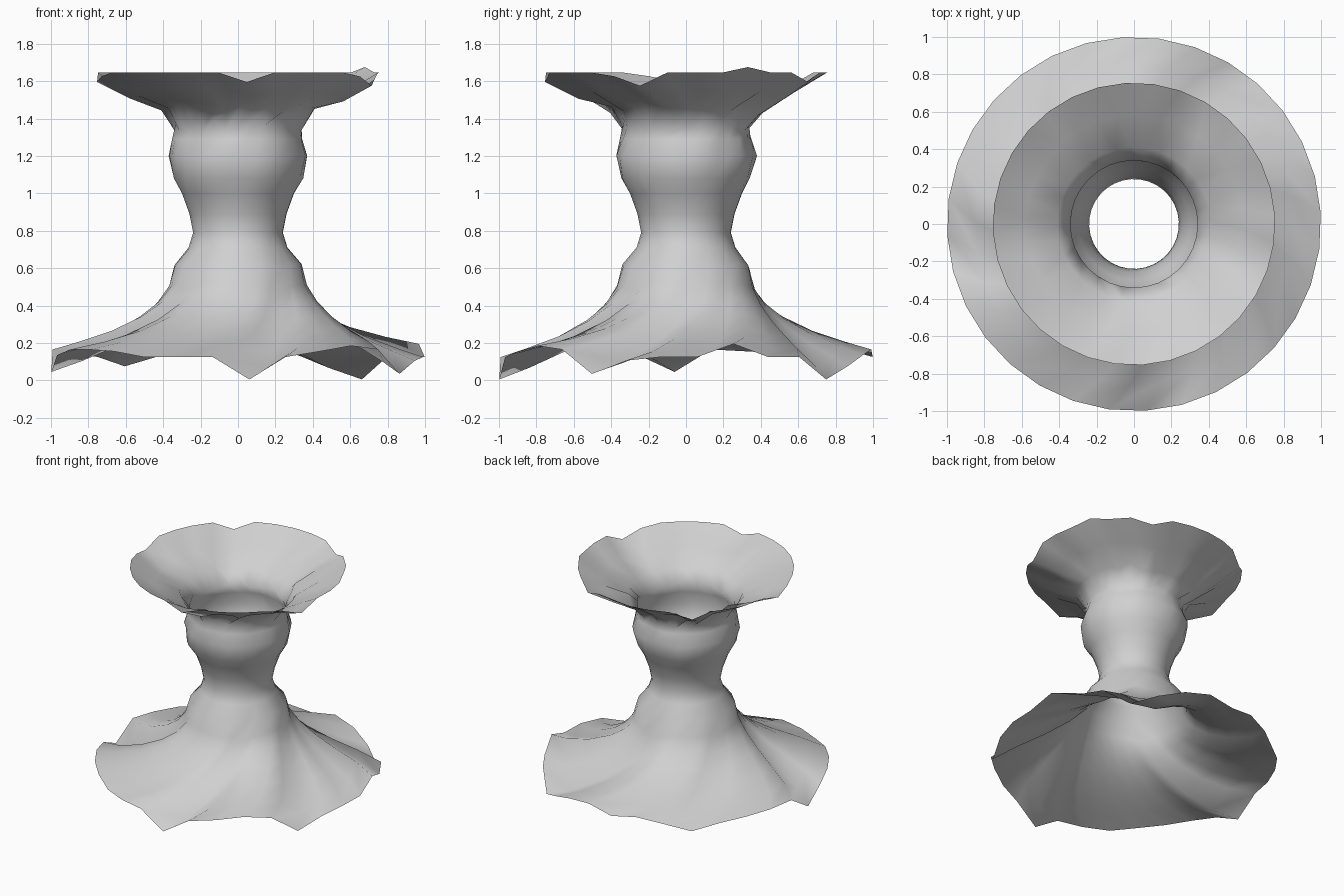
import bpy, bmesh, math, random

if "Cube" in bpy.data.objects:
    bpy.data.objects.remove(bpy.data.objects["Cube"], do_unlink=True)
random.seed(4)

SEGMENTS = 32
START = math.radians(3.5)
SHIFT = 4       # segments the mesh has turned between skirt rim and bowl rim

# Half profile from the skirt rim up to the bowl rim: radius, height, swirl (degrees)
profile = [(1.0, .125, 0), (.85, .172, 7), (.68, .237, 14), (.53, .322, 22),
           (.43, .41, 30), (.37, .5, 36), (.34, .615, 41), (.265, .71, 45),
           (.24, .79, 45), (.26, .89, 45), (.3, 1.0, 45), (.35, 1.08, 45),
           (.375, 1.2, 47), (.35, 1.29, 50), (.34, 1.36, 53),
           (.41, 1.45, 55), (.58, 1.54, 50), (.755, 1.645, 45)]

# Rim ripples in hundredths of a unit, by segment
skirt_wave = [0, 7, 0, 0, -12, -5, 1, 4, 0, 3, 0, -5, 0, 2, 3, 4,
              -8, 1, 4, 4, 3, 0, 0, 0, -12, 0, 3, 6, 4, -9, -2, 0]
bowl_wave = {2: 3, 5: -5, 11: -6, 16: -5, 17: -2, 24: -5, 29: -2, 30: -7}


def ripple(segment, radius, height):
    """Vertical offset that fades from each rim to the neck."""
    if height < .7:
        return skirt_wave[segment] / 100 * max(0, (radius - .3) / .7) ** .6
    if height > 1.4:
        wave = bowl_wave.get((segment + SHIFT) % SEGMENTS, 0)
        return wave / 100 * max(0, (radius - .33) / .425) ** .7
    return 0


# Flared, rippled body built ring by ring
bm = bmesh.new()
rings = []
for radius, height, swirl in profile:
    ring = []
    for s in range(SEGMENTS):
        a = START + math.tau * s / SEGMENTS + math.radians(swirl)
        z = height + ripple(s, radius, height)
        r = radius
        if 1.3 < height < 1.5:      # puckers under the bowl
            z += random.uniform(-.035, .035)
        elif 1 < height < 1.3:      # slightly uneven bulge
            r += random.uniform(-.01, .008)
        ring.append(bm.verts.new((r * math.cos(a), r * math.sin(a), z)))
    rings.append(ring)
for low, high in zip(rings, rings[1:]):
    for s in range(SEGMENTS):
        t = (s + 1) % SEGMENTS
        bm.faces.new((low[s], low[t], high[t], high[s])).smooth = True

mesh = bpy.data.meshes.new("flared_body")
bm.to_mesh(mesh)
bm.free()
body = bpy.data.objects.new("flared_body", mesh)
bpy.context.collection.objects.link(body)

# Single light grey material
grey = bpy.data.materials.new("light_grey")
grey.use_nodes = True
colour = (.63, .63, .63, 1)
grey.diffuse_color = colour
grey.node_tree.nodes["Principled BSDF"].inputs["Base Color"].default_value = colour
mesh.materials.append(grey)
